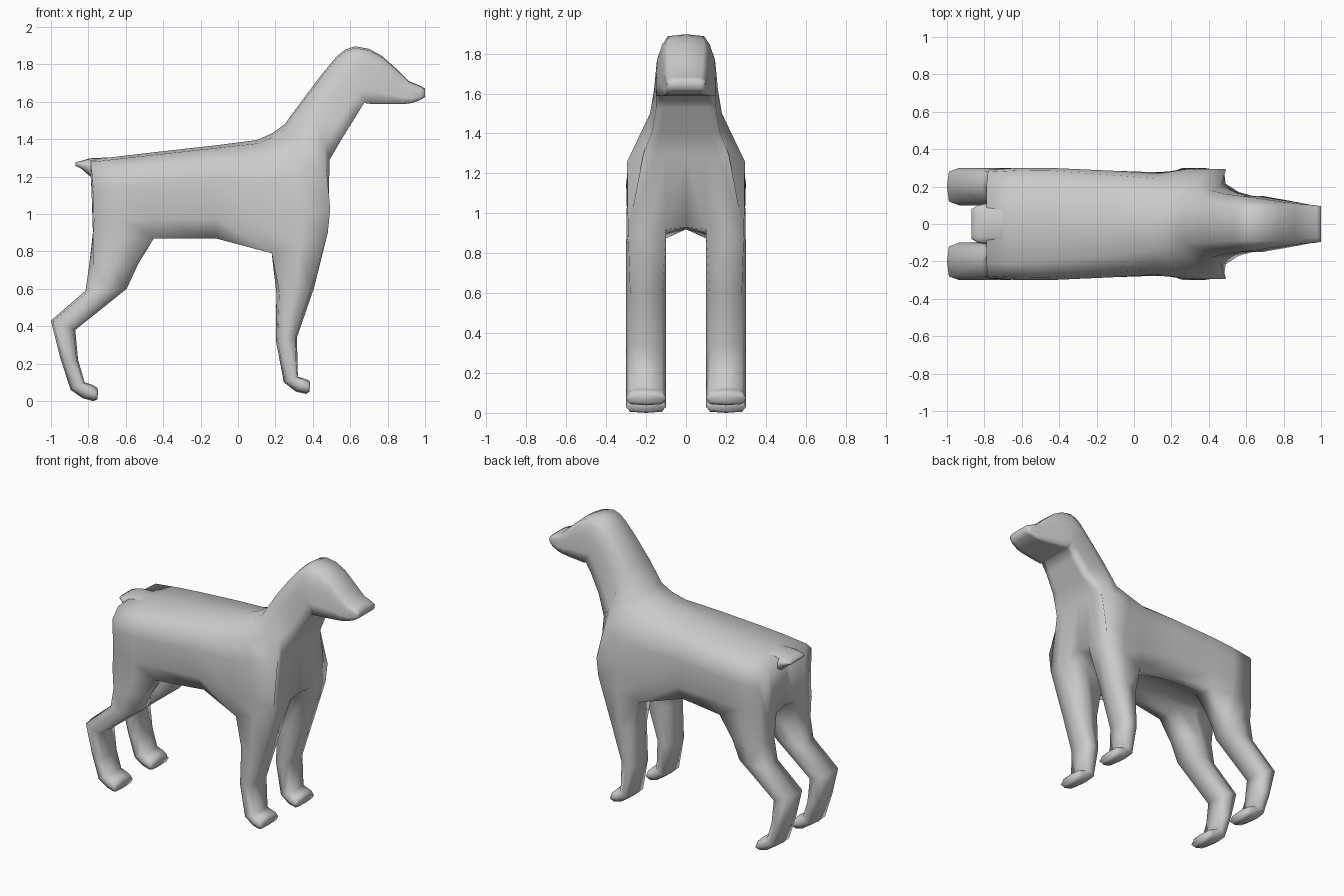
import bpy, bmesh, math

if "Cube" in bpy.data.objects:
    bpy.data.objects.remove(bpy.data.objects["Cube"])

grey = bpy.data.materials.new("plain_grey")
grey.diffuse_color = (0.6, 0.6, 0.6, 1)
grey.use_nodes = True
grey.node_tree.nodes["Principled BSDF"].inputs["Base Color"].default_value = grey.diffuse_color


def finish(bm, name):
    """Mirror a half mesh across y = 0 and shade it smooth."""
    bmesh.ops.recalc_face_normals(bm, faces=bm.faces)
    me = bpy.data.meshes.new(name)
    bm.to_mesh(me)
    bm.free()
    me.materials.append(grey)
    ob = bpy.data.objects.new(name, me)
    bpy.context.collection.objects.link(ob)
    bpy.ops.object.select_all(action='DESELECT')
    ob.select_set(True)
    bpy.context.view_layer.objects.active = ob
    mod = ob.modifiers.new("mirror", 'MIRROR')
    mod.use_axis = (False, True, False)
    mod.use_clip = True
    bpy.ops.object.modifier_apply(modifier=mod.name)
    bpy.ops.object.shade_smooth_by_angle(angle=math.radians(120))
    return ob


def half_ring(bm, xt, zt, xb, zb, wt, wm, wb, bulge=0, arch=0, full=0.6):
    """Half cross-section from the top centre to the bottom centre."""
    inner = min(0.1, wb * 0.5)
    pts = [(0, 0), (0.03, wt), (0.17, wt + (wm - wt) * full), (0.38, wm),
           (0.78, (wm + max(wb, wm * 0.9)) / 2), (1, wb),
           (1, (wb + inner) / 2), (1, inner), (1, 0)]
    ring = []
    for i, (t, y) in enumerate(pts):
        x = xt + (xb - xt) * t + bulge * math.sin(math.pi * t)
        z = zt + (zb - zt) * t + arch * {7: 0.65, 8: 1}.get(i, 0)
        ring.append(bm.verts.new((x, y, z)))
    return ring


def bridge(bm, a, b, closed=False):
    for i in range(len(a) if closed else len(a) - 1):
        j = (i + 1) % len(a)
        bm.faces.new((a[i], a[j], b[j], b[i]))


def cap(bm, r):
    """Close a half ring with cross strips."""
    for idx in ((0, 1, 7, 8), (1, 2, 6, 7), (2, 3, 4, 5, 6)):
        bm.faces.new([r[i] for i in idx])


# Torso, neck and head: top x z, bottom x z, half widths top/mid/bottom,
# forward bulge, underside arch, shoulder fullness
sections = [
    (-.79, 1.29, -.775, .88, .21, .29, .29, .012, .04, .85),
    (-.62, 1.31, -.61, .875, .21, .30, .29, 0, .05, .85),
    (-.45, 1.33, -.45, .87, .20, .30, .27, 0, .05, .85),
    (-.12, 1.367, -.12, .87, .17, .285, .21, 0, .05, .8),
    (.10, 1.395, .18, .79, .14, .27, .28, 0, .13, .8),
    (.18, 1.43, .33, .84, .12, .295, .30, .06, .09, .7),
    (.25, 1.48, .48, .90, .11, .295, .29, .10, .03, .62),
    (.36, 1.63, .49, 1.29, .10, .18, .215),
    (.45, 1.75, .56, 1.41, .095, .16, .17),
    (.53, 1.845, .635, 1.53, .09, .15, .15),
    (.575, 1.88, .675, 1.595, .09, .145, .15),
    (.625, 1.897, .69, 1.59, .09, .14, .15),
    (.70, 1.883, .74, 1.588, .09, .13, .14),
    (.77, 1.845, .80, 1.587, .09, .12, .13),
    (.86, 1.765, .88, 1.587, .085, .11, .115),
    (.915, 1.71, .93, 1.593, .08, .105, .105),
    (.975, 1.685, .975, 1.61, .075, .10, .095),
    (1.0, 1.67, 1.0, 1.625, .07, .095, .085),
]
# Leg rings, hip to toe: rear edge x z, front edge x z
hind_leg = [(-.795, .73, -.535, .73), (-.815, .59, -.595, .60),
            (-1.0, .43, -.87, .38), (-.95, .23, -.855, .22),
            (-.895, .06, -.82, .10), (-.83, .015, -.775, .085),
            (-.775, 0, -.752, .07), (-.752, .008, -.748, .05)]
front_leg = [(.205, .58, .405, .60), (.203, .32, .315, .34),
             (.245, .10, .32, .13), (.31, .05, .36, .118),
             (.365, .038, .38, .11), (.382, .05, .386, .09)]

bm = bmesh.new()
rings = [half_ring(bm, *s) for s in sections]
leg_starts = (0, 4)
for s in range(len(rings) - 1):
    a, b = rings[s], rings[s + 1]
    if any(k <= s < k + 2 for k in leg_starts):   # leave holes for the legs
        bridge(bm, a[:6], b[:6])
        bridge(bm, a[7:], b[7:])
    else:
        bridge(bm, a, b)
cap(bm, rings[0])
cap(bm, rings[-1])

# Legs grown from the holes under the torso
outline = [(.08, .28), (.5, .30), (.92, .28), (1, .2),
           (.92, .12), (.5, .10), (.08, .12), (0, .2)]
for k, leg in zip(leg_starts, (hind_leg, front_leg)):
    a, b, c = rings[k:k + 3]
    loop = [a[5], b[5], c[5], c[6], c[7], b[7], a[7], a[6]]
    for xa, za, xb, zb in leg:
        nxt = [bm.verts.new((xa + (xb - xa) * u, y, za + (zb - za) * u))
               for u, y in outline]
        bridge(bm, loop, nxt, True)
        loop = nxt
    bm.faces.new(loop)
finish(bm, "dog_body")

# Short tail stub
bm = bmesh.new()
tail = [half_ring(bm, *s) for s in (
    (-.70, 1.302, -.70, 1.19, .07, .12, .08),
    (-.79, 1.298, -.79, 1.20, .07, .11, .07),
    (-.835, 1.285, -.835, 1.24, .07, .10, .07),
    (-.868, 1.277, -.868, 1.258, .05, .08, .06))]
for a, b in zip(tail, tail[1:]):
    bridge(bm, a, b)
cap(bm, tail[-1])
finish(bm, "tail")
